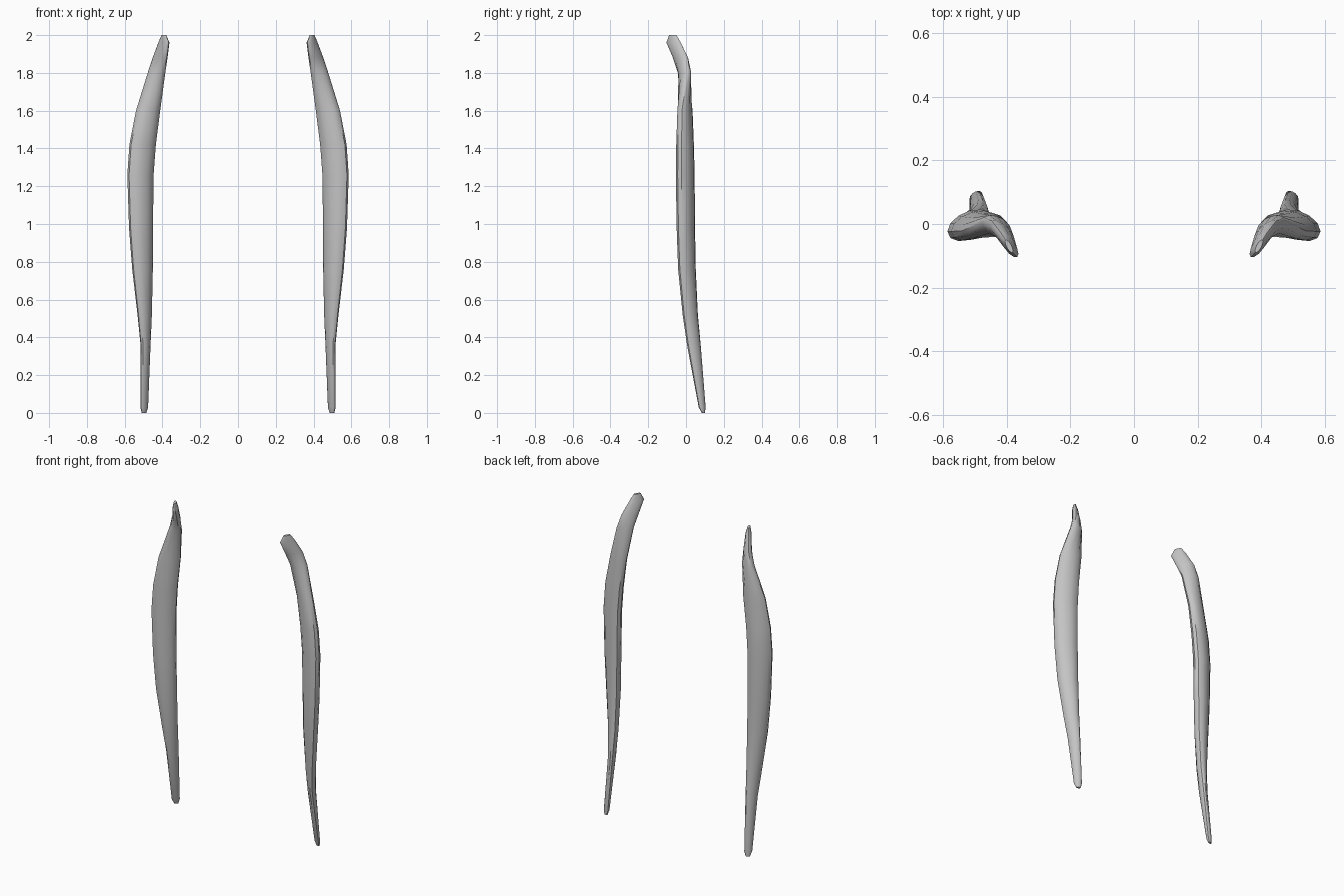
import bpy
import bmesh
from math import cos, sin, tau

cube = bpy.data.objects.get("Cube")
if cube:
    bpy.data.objects.remove(cube, do_unlink=True)

SIDES = 12

# Strap outline at each height: z, inner x, outer x, front y, back y
SECTIONS = [
    (0, .485, .51, .083, .1),
    (.03, .476, .517, .067, .104),
    (.36, .463, .516, .005, .078),
    (.52, .456, .532, -.018, .063),
    (.76, .451, .56, -.042, .052),
    (.98, .45, .577, -.05, .048),
    (1.26, .447, .586, -.054, .046),
    (1.42, .435, .575, -.052, .042),
    (1.6, .412, .54, -.046, .035),
    (1.8, .385, .478, -.043, .028),
    (1.88, .373, .452, -.07, .012),
    (1.96, .363, .422, -.105, -.026),
    (2, .38, .405, -.09, -.05),
]

grey = bpy.data.materials.new("light_grey")
grey.use_nodes = True
colour = (.55, .55, .55, 1)
grey.diffuse_color = colour
grey.node_tree.nodes["Principled BSDF"].inputs["Base Color"].default_value = colour


def section_ring(bm, section, side):
    """One tilted oval slice; the tilt reverses where the upper end hooks forward."""
    z, inner, outer, front, back = section
    hook = min(max((z - 1.6) / .3, 0), 1)
    tilt = -.4 + 1.2 * hook
    ring = []
    for i in range(SIDES):
        angle = tau * i / SIDES
        x = (inner + outer) / 2 + (outer - inner) / 2 * cos(angle)
        y = (front + back) / 2 + (back - front) / 2 * sin(angle + tilt)
        ring.append(bm.verts.new((side * x, y, z)))
    return ring


def build_strap(name, side):
    """Loft the slices into one closed, tapering strap."""
    bm = bmesh.new()
    rings = [section_ring(bm, section, side) for section in SECTIONS]
    for low, high in zip(rings, rings[1:]):
        for i in range(SIDES):
            j = (i + 1) % SIDES
            bm.faces.new((low[i], low[j], high[j], high[i]))
    bm.faces.new(rings[0])
    bm.faces.new(rings[-1])
    bmesh.ops.recalc_face_normals(bm, faces=bm.faces[:])
    mesh = bpy.data.meshes.new(name)
    bm.to_mesh(mesh)
    bm.free()
    mesh.materials.append(grey)
    strap = bpy.data.objects.new(name, mesh)
    bpy.context.collection.objects.link(strap)
    return strap


# Mirrored pair
straps = [build_strap("left_muscle_strap", 1), build_strap("right_muscle_strap", -1)]

# Soft shading with the sharp ridges kept
bpy.ops.object.select_all(action="DESELECT")
for strap in straps:
    strap.select_set(True)
bpy.context.view_layer.objects.active = straps[0]
bpy.ops.object.shade_smooth_by_angle(angle=.7)
